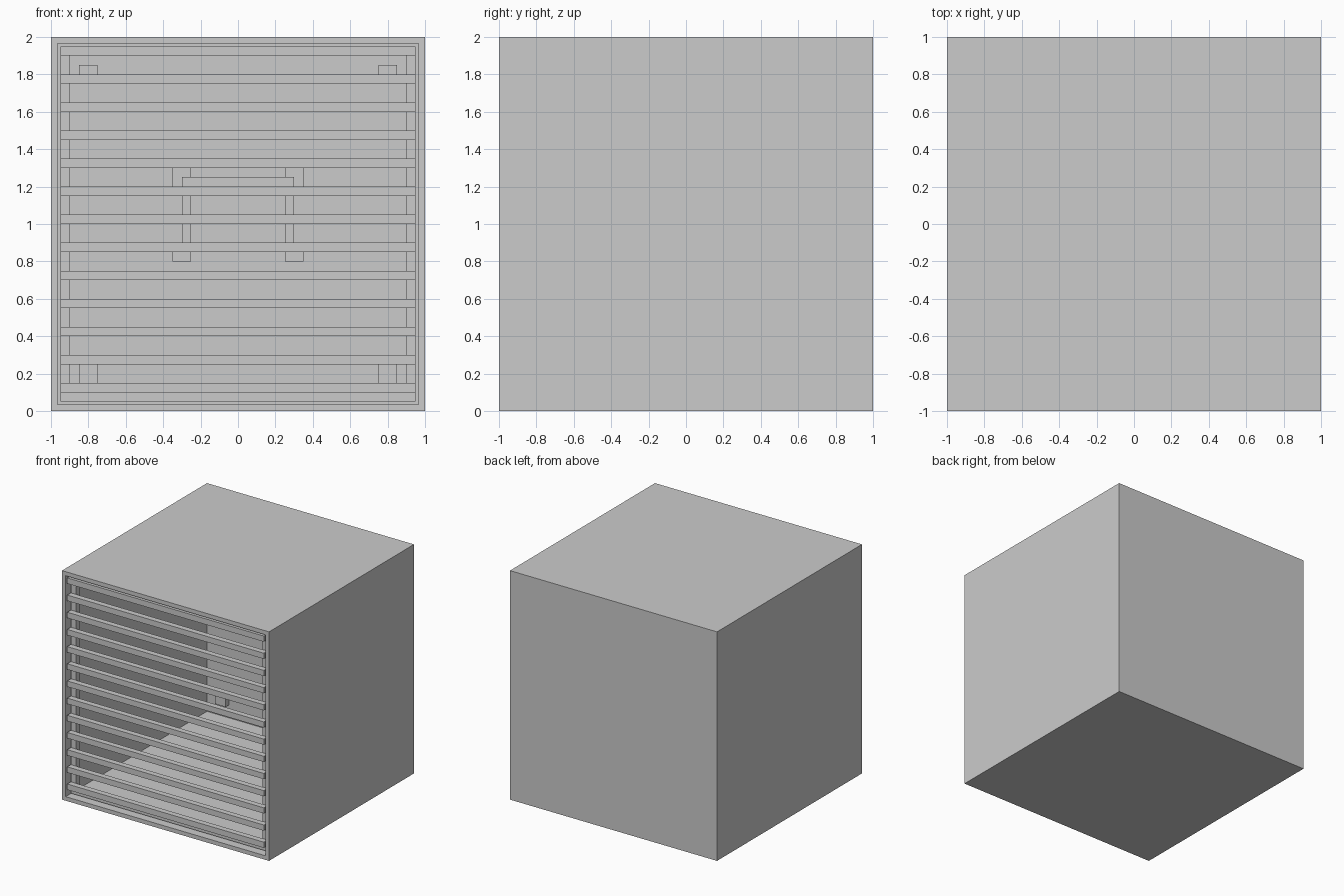
import bpy, bmesh
from mathutils import Vector

if "Cube" in bpy.data.objects:
    bpy.data.objects.remove(bpy.data.objects["Cube"])


def make_object(name, bm):
    bmesh.ops.recalc_face_normals(bm, faces=bm.faces)
    mesh = bpy.data.meshes.new(name)
    bm.to_mesh(mesh)
    bm.free()
    obj = bpy.data.objects.new(name, mesh)
    bpy.context.collection.objects.link(obj)
    return obj


def add_box(bm, x, y, z):
    """Add a box given (min, max) along each axis."""
    verts = bmesh.ops.create_cube(bm, size=1)["verts"]
    for v in verts:
        v.co = Vector([(a + b) / 2 + c * (b - a) for c, (a, b) in zip(v.co, (x, y, z))])


def boxes(name, specs):
    bm = bmesh.new()
    for spec in specs:
        add_box(bm, *spec)
    return make_object(name, bm)


T = 0.05          # wall and bar thickness
IN = 1 - T        # inner half width

# Hollow case, open at the front
bm = bmesh.new()
add_box(bm, (-1, 1), (-1, 1), (0, 2))
bm.normal_update()
front = min(bm.faces, key=lambda f: f.calc_center_median().y)
bmesh.ops.inset_individual(bm, faces=[front], thickness=T)
inner = bmesh.ops.extrude_discrete_faces(bm, faces=[front])["faces"][0]
bmesh.ops.translate(bm, verts=inner.verts, vec=(0, 2 - T, 0))
make_object("case", bm)

# Horizontal slats flush with the front
slat = boxes("front_slats", [((-IN, IN), (-1, -IN), (0.1, 0.1 + T))])
array = slat.modifiers.new("repeat", "ARRAY")
array.count = 13
array.use_relative_offset = False
array.use_constant_offset = True
array.constant_offset_displace = (0, 0, 0.15)

# Square frame just behind the slats
fy = (-IN, -IN + T)
boxes("inner_front_frame", [
    ((-IN, -IN + T), fy, (0.1, 1.9)),
    ((IN - T, IN), fy, (0.1, 1.9)),
    ((-IN, IN), fy, (T, 0.1)),
    ((-IN, IN), fy, (1.9, 1.95)),
])


# Four square studs on the back wall
def studs(name, cx, heights):
    boxes(name, [((s * cx - T, s * cx + T), (IN - T, IN), (z - T, z + T))
                 for s in (-1, 1) for z in heights])


studs("corner_studs", 0.8, (0.2, 1.8))
studs("bracket_studs", 0.3, (0.85, 1.25))

# Square bracket carried by the central studs
by = (IN - 2 * T, IN - T)
boxes("back_bracket", [
    ((-0.3, -0.25), by, (0.9, 1.2)),
    ((0.25, 0.3), by, (0.9, 1.2)),
    ((-0.3, 0.3), by, (0.85, 0.9)),
    ((-0.3, 0.3), by, (1.2, 1.25)),
])
